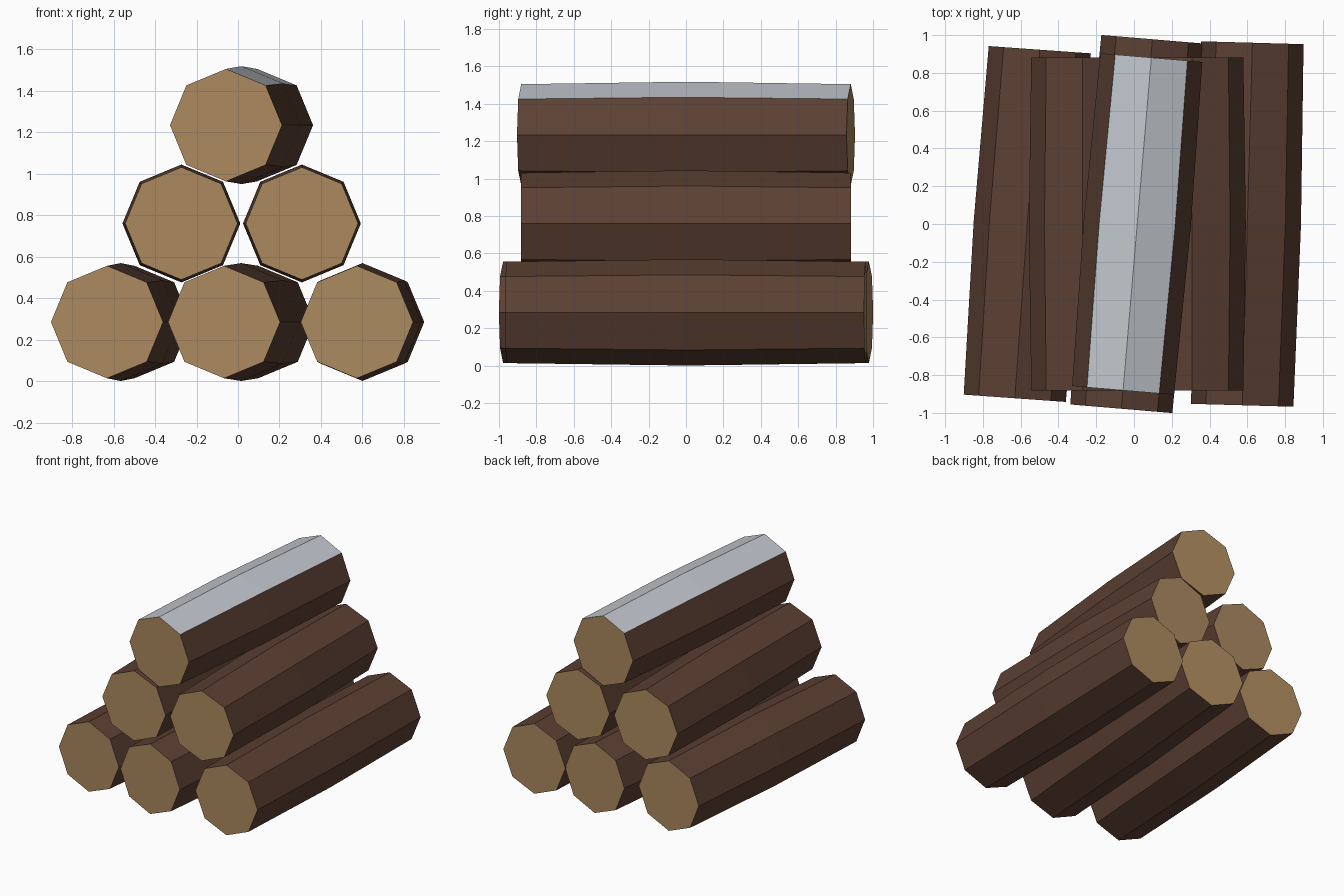
import bpy
import bmesh
from math import sin, cos, pi, radians

cube = bpy.data.objects.get("Cube")
if cube:
    bpy.data.objects.remove(cube, do_unlink=True)

SIDES = 8
MID_RADIUS = 0.284
END_RADIUS = 0.271


def srgb(*rgb):
    return tuple(((c / 255 + 0.055) / 1.055) ** 2.4 for c in rgb) + (1.0,)


def make_material(name, color):
    mat = bpy.data.materials.new(name)
    mat.use_nodes = True
    mat.diffuse_color = color
    mat.node_tree.nodes["Principled BSDF"].inputs["Base Color"].default_value = color
    return mat


bark = make_material("brown bark", srgb(92, 64, 51))
cut_wood = make_material("pale cut wood", srgb(172, 138, 95))
snow = make_material("pale snow", srgb(194, 200, 207))


def make_log(name, x, z, length, turn, snowy=False):
    """Octagonal log along y, slightly thicker in the middle."""
    bm = bmesh.new()
    rings = []
    for y, r in ((-length / 2, END_RADIUS), (0, MID_RADIUS), (length / 2, END_RADIUS)):
        angles = [2 * pi * i / SIDES for i in range(SIDES)]
        rings.append([bm.verts.new((r * cos(a), y, r * sin(a))) for a in angles])
    for a, b in zip(rings, rings[1:]):
        for i in range(SIDES):
            j = (i + 1) % SIDES
            bm.faces.new((a[i], a[j], b[j], b[i]))
    bm.faces.new(rings[0])
    bm.faces.new(rings[-1])
    bmesh.ops.recalc_face_normals(bm, faces=bm.faces)

    # Sawn ends, and snow on the uppermost bark faces
    for f in bm.faces:
        if abs(f.normal.y) > 0.9:
            f.material_index = 1
        elif snowy and f.normal.z > 0.8:
            f.material_index = 2
    mesh = bpy.data.meshes.new(name)
    bm.to_mesh(mesh)
    bm.free()
    for mat in (bark, cut_wood, snow):
        mesh.materials.append(mat)
    log = bpy.data.objects.new(name, mesh)
    log.location = (x, 0, z)
    log.rotation_euler.z = radians(-turn)
    bpy.context.collection.objects.link(log)


# Bottom row
make_log("bottom_right_log", -0.565, 0.285, 1.85, 4.1)
make_log("bottom_middle_log", 0.015, 0.285, 1.963, 4.8)
make_log("bottom_left_log", 0.6, 0.285, 1.92, 1.6)
# Middle row
make_log("middle_right_log", -0.273, 0.76, 1.764, 0)
make_log("middle_left_log", 0.308, 0.76, 1.764, 0)
# Snow-covered top log
make_log("top_log", 0.017, 1.234, 1.768, 4.85, snowy=True)
